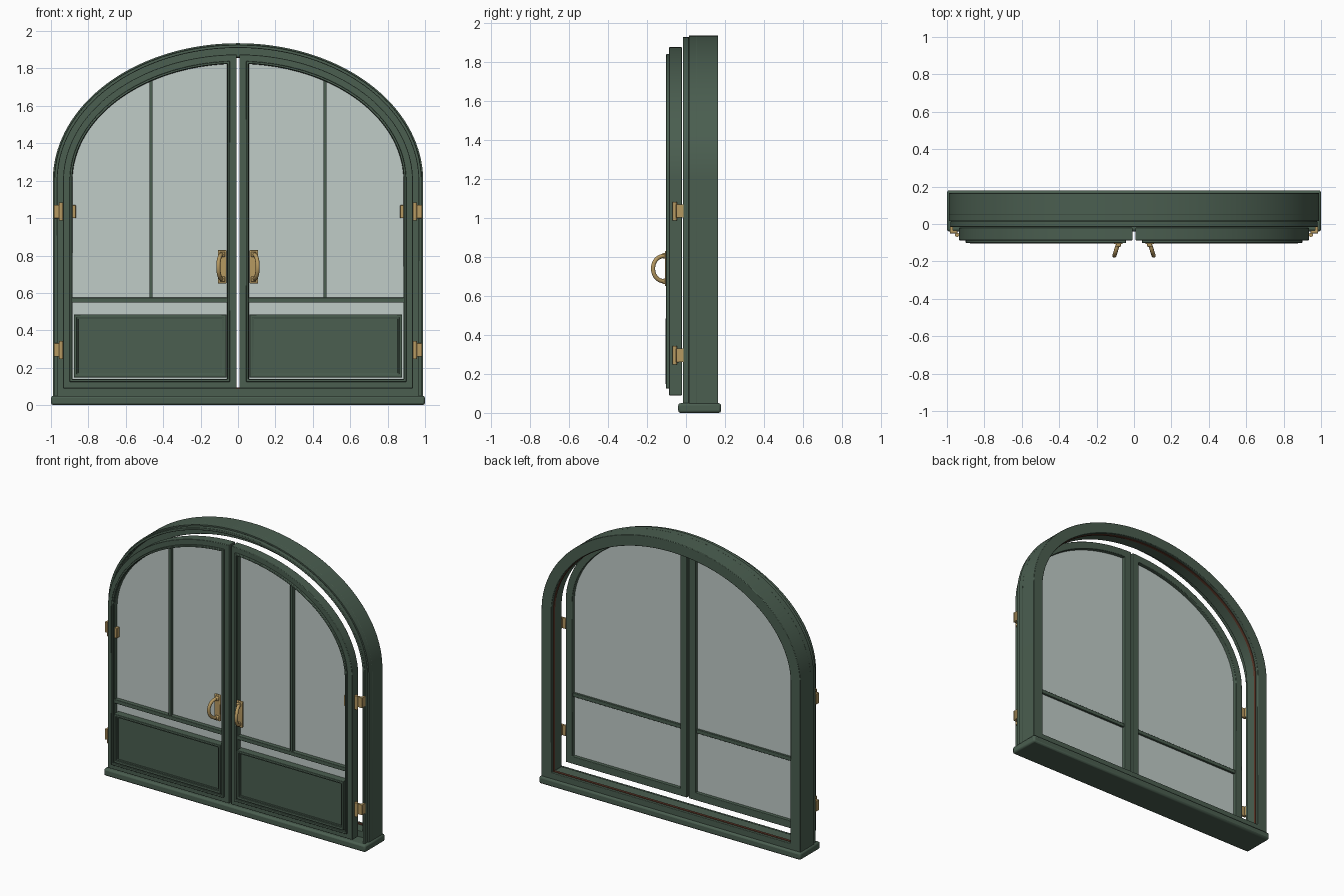
import bpy, bmesh, math
from mathutils import Vector

cube = bpy.data.objects.get("Cube")
if cube:
    bpy.data.objects.remove(cube)

SPRING = 1.2   # height where the arch begins
ARC = 48


def material(name, rgb):
    mat = bpy.data.materials.new(name)
    mat.use_nodes = True
    mat.diffuse_color = (*rgb, 1)
    mat.node_tree.nodes["Principled BSDF"].inputs["Base Color"].default_value = (*rgb, 1)
    return mat


GREEN = material("dark green paint", (0.069, 0.112, 0.080))
GLASS = material("pale glass", (0.527, 0.604, 0.575))
BRASS = material("brass", (0.47, 0.32, 0.12))
SEAL = material("brown seal", (0.11, 0.04, 0.022))


def finish(name, bm, mat, mirror, bevel):
    bmesh.ops.recalc_face_normals(bm, faces=bm.faces)
    mesh = bpy.data.meshes.new(name)
    bm.to_mesh(mesh)
    bm.free()
    mesh.materials.append(mat)
    mesh.shade_smooth()
    mesh.set_sharp_from_angle(angle=math.radians(30))
    ob = bpy.data.objects.new(name, mesh)
    bpy.context.scene.collection.objects.link(ob)
    if mirror:
        ob.modifiers.new("mirror", "MIRROR").use_mirror_merge = False
    if bevel:
        mod = ob.modifiers.new("bevel", "BEVEL")
        mod.width, mod.segments, mod.limit_method = bevel, 2, "ANGLE"
        mod.angle_limit = math.radians(40)
    return ob


def loop(bm, points, y):
    return [bm.verts.new((x, y, z)) for x, z in points]


def bridge(bm, a, b):
    for i in range(len(a)):
        j = (i + 1) % len(a)
        bm.faces.new((a[i], a[j], b[j], b[i]))


def ring(name, outer, inner, y0, y1, mat=GREEN, mirror=False, bevel=0.003):
    """Closed frame between two matching outlines."""
    bm = bmesh.new()
    loops = [loop(bm, outer, y0), loop(bm, inner, y0), loop(bm, inner, y1), loop(bm, outer, y1)]
    for i in range(4):
        bridge(bm, loops[i], loops[(i + 1) % 4])
    return finish(name, bm, mat, mirror, bevel)


def slab(name, outline, y0, y1, mat=GREEN, mirror=False, bevel=0.0):
    """Solid plate with the given outline."""
    bm = bmesh.new()
    a, b = loop(bm, outline, y0), loop(bm, outline, y1)
    bridge(bm, a, b)
    bm.faces.new(a)
    bm.faces.new(b)
    return finish(name, bm, mat, mirror, bevel)


def rect(x0, x1, z0, z1, inset=0.0):
    x0, x1, z0, z1 = x0 + inset, x1 - inset, z0 + inset, z1 - inset
    return [(x0, z0), (x1, z0), (x1, z1), (x0, z1)]


def frame_outline(inset):
    a, b, z0 = 0.99 - inset, 1.935 - SPRING - inset, 0.015 + inset
    arc = [(a * math.cos(math.pi * i / (2 * ARC)), SPRING + b * math.sin(math.pi * i / (2 * ARC)))
           for i in range(2 * ARC + 1)]
    return [(-a, z0), (a, z0)] + arc


def door_outline(inset):
    a, b, z0 = 0.935 - inset, 1.875 - SPRING - inset, 0.09 + inset
    x0 = 0.0075 + inset
    end = math.acos(x0 / a)
    arc = [(a * math.cos(end * i / ARC), SPRING + b * math.sin(end * i / ARC)) for i in range(ARC + 1)]
    return [(x0, z0), (a, z0)] + arc


# Outer frame: front lip, rebated middle, deeper stop at the back, seal
ring("frame_front_lip", frame_outline(0.008), frame_outline(0.025), -0.016, 0.015)
ring("frame_rebate", frame_outline(0), frame_outline(0.025), 0.015, 0.052, bevel=0)
ring("frame_stop", frame_outline(0), frame_outline(0.075), 0.05, 0.165)
ring("frame_seal", frame_outline(0.07), frame_outline(0.079), 0.128, 0.146, SEAL, bevel=0)
slab("sill", rect(-1, 1, 0, 0.05), -0.04, 0.18, bevel=0.012)

# Pair of door leaves
ring("door_frames", door_outline(0), door_outline(0.05), -0.087, -0.02, mirror=True)
ring("door_trims", door_outline(0.035), door_outline(0.048), -0.102, -0.085, mirror=True)
slab("door_glass", door_outline(0.045), -0.056, -0.046, GLASS, mirror=True)
slab("door_rails", rect(0.05, 0.89, 0.548, 0.575), -0.085, -0.032, mirror=True, bevel=0.003)
slab("door_mullions", rect(0.456, 0.474, 0.57, 1.742), -0.082, -0.05, mirror=True, bevel=0.002)

# Lower panels with a raised border
panel = (0.062, 0.878, 0.148, 0.485)
ring("panel_borders", rect(*panel), rect(*panel, 0.016), -0.105, -0.05, mirror=True)
slab("panel_fields", rect(*panel, 0.014), -0.088, -0.055, mirror=True)
ring("panel_mouldings", rect(*panel, 0.014), rect(*panel, 0.024), -0.097, -0.085, mirror=True, bevel=0.002)


def barrel(name, x, y, z, radius, height):
    bm = bmesh.new()
    bmesh.ops.create_cone(bm, cap_ends=True, segments=20, radius1=radius, radius2=radius, depth=height)
    bmesh.ops.translate(bm, vec=Vector((x, y, z)), verts=bm.verts)
    finish(name, bm, BRASS, True, 0)


# Hinges
for label, z in (("upper", 1.035), ("lower", 0.295)):
    barrel(label + "_hinge_barrels", 0.946, -0.058, z, 0.011, 0.095)
    slab(label + "_hinge_leaves", rect(0.945, 0.985, z - 0.036, z + 0.036), -0.05, -0.034,
         BRASS, mirror=True, bevel=0.003)
    slab(label + "_hinge_feet", rect(0.968, 0.984, z - 0.034, z + 0.034), -0.04, -0.012, BRASS, mirror=True)
slab("inner_hinge_plates", rect(0.867, 0.888, 1.0, 1.07), -0.085, -0.055, BRASS, mirror=True, bevel=0.003)

# Handles: back plate, bosses and a bowed grip leaning outwards
slab("handle_plates", rect(0.062, 0.108, 0.65, 0.83), -0.108, -0.092, BRASS, mirror=True, bevel=0.004)
curve = bpy.data.curves.new("handle_grips", "CURVE")
curve.dimensions = "3D"
curve.bevel_depth, curve.bevel_resolution, curve.use_fill_caps = 0.011, 4, True
spline = curve.splines.new("POLY")
count = 25
spline.points.add(count - 1)
for i, point in enumerate(spline.points):
    t = math.pi * i / (count - 1)
    out = math.sin(t) ** 0.8 if 0 < i < count - 1 else 0
    point.co = (0.083 + 0.022 * out, -0.1 - 0.069 * out, 0.74 - 0.066 * math.cos(t), 1)
spline.use_smooth = True
curve.materials.append(BRASS)
grips = bpy.data.objects.new("handle_grips", curve)
bpy.context.scene.collection.objects.link(grips)
grips.modifiers.new("mirror", "MIRROR")
for label, z in (("upper", 0.806), ("lower", 0.674)):
    slab(label + "_handle_bosses", rect(0.069, 0.097, z - 0.014, z + 0.014), -0.122, -0.1,
         BRASS, mirror=True, bevel=0.006)
